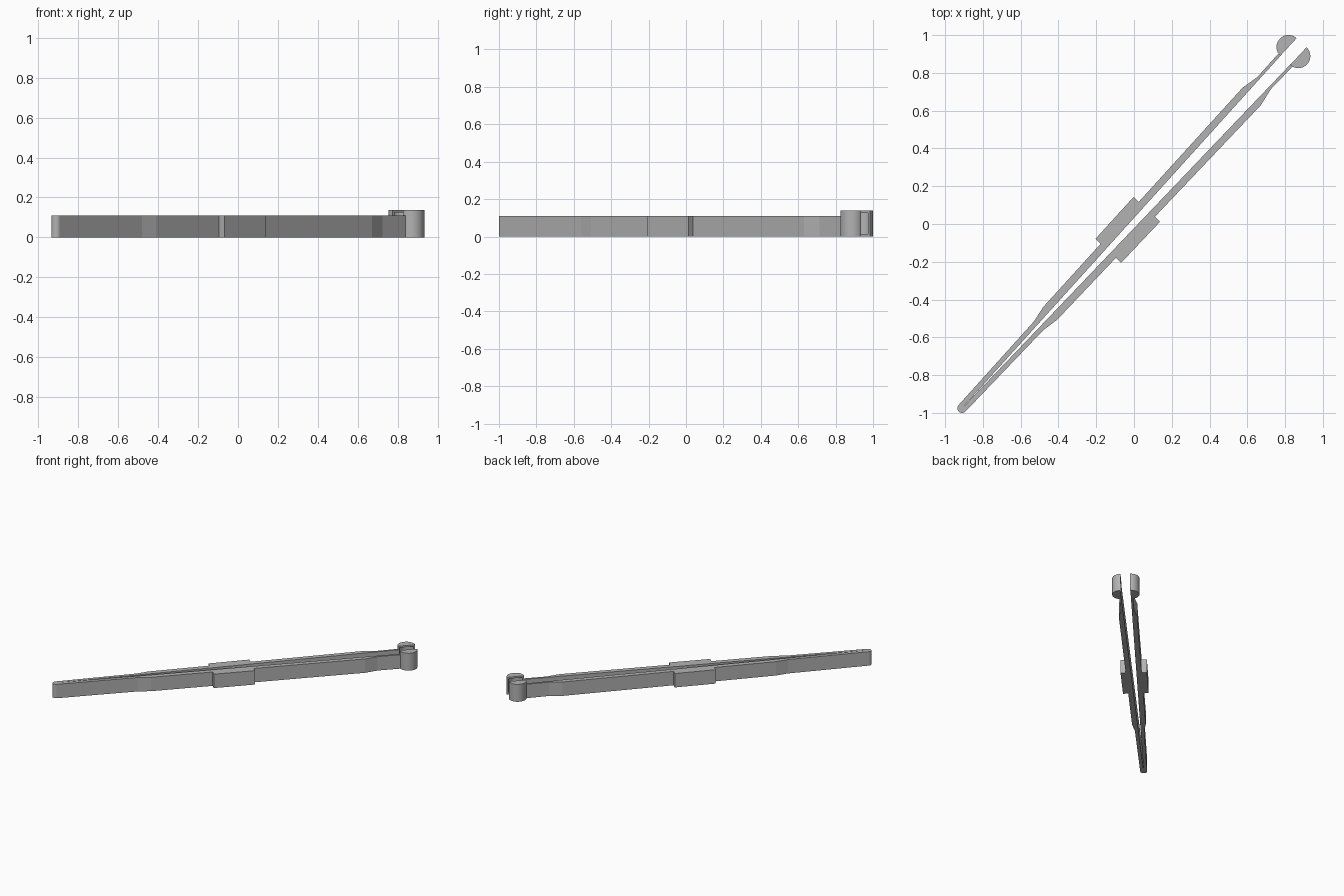
import bpy, bmesh
from math import sin, cos, pi, radians
from mathutils import Vector

cube = bpy.data.objects.get("Cube")
if cube:
    bpy.data.objects.remove(cube, do_unlink=True)

# Long axis of the tongs: from the joined end towards the open cups
START = Vector((-0.91, -0.975, 0))
ALONG = Vector((0.6806, 0.7326, 0)).normalized()
ACROSS = Vector((-ALONG.y, ALONG.x, 0))
CUP_S, CUP_T, CUP_R = 2.577, 0.0355, 0.0635
ARM_H, CUP_H, WALL = 0.11, 0.138, 0.013

grey = bpy.data.materials.new("plain grey")
grey.use_nodes = True
colour = (0.45, 0.45, 0.45, 1)
grey.diffuse_color = colour
grey.node_tree.nodes["Principled BSDF"].inputs["Base Color"].default_value = colour


def inner(s):
    """Half the gap between the arms at distance s."""
    return CUP_T * s / CUP_S


def half_arc(s, t, r, first, last, steps=28):
    angles = [first + (last - first) * i / steps for i in range(steps + 1)]
    return [(s + r * cos(a), t + r * sin(a)) for a in angles]


def make_part(name, layers, side=1):
    """Extrude flat outlines, each given as (points, bottom, top)."""
    bm = bmesh.new()
    for points, bottom, top in layers:
        ring = [bm.verts.new(START + ALONG * s + ACROSS * t * side + Vector((0, 0, bottom)))
                for s, t in points]
        face = bm.faces.new(ring)
        moved = bmesh.ops.extrude_face_region(bm, geom=[face])["geom"]
        verts = [v for v in moved if isinstance(v, bmesh.types.BMVert)]
        bmesh.ops.translate(bm, vec=(0, 0, top - bottom), verts=verts)
    bmesh.ops.recalc_face_normals(bm, faces=bm.faces)
    mesh = bpy.data.meshes.new(name)
    bm.to_mesh(mesh)
    bm.free()
    mesh.materials.append(grey)
    obj = bpy.data.objects.new(name, mesh)
    bpy.context.collection.objects.link(obj)
    bpy.ops.object.select_all(action="DESELECT")
    obj.select_set(True)
    bpy.context.view_layer.objects.active = obj
    bpy.ops.object.shade_smooth_by_angle(angle=radians(9))


# Rounded end where both arms meet
make_part("joined_end", [(half_arc(0, 0, 0.025, pi / 2, 3 * pi / 2), 0, ARM_H)])

# Arm outline: thin spring, thicker middle, thin neck
outer = [(2.52, 0.051), (2.348, 0.048), (2.253, 0.067), (0.685, 0.05), (0.595, 0.034), (0, 0.025)]
arm = [(0, 0), (2.52, inner(2.52))] + outer

# Finger grip standing out from the arm
grip = [(1.137, 0.04), (1.437, 0.04), (1.437, 0.096), (1.137, 0.093)]

# Half-round cup, hollow towards the gap
cup_outline = half_arc(CUP_S, CUP_T, CUP_R, 0, pi)
cup_wall = cup_outline + half_arc(CUP_S, CUP_T, CUP_R - WALL, pi, 0)
cup = [(cup_outline, 0, WALL), (cup_wall, WALL, CUP_H - WALL), (cup_outline, CUP_H - WALL, CUP_H)]

for label, side in (("left", 1), ("right", -1)):
    make_part(label + "_arm", [(arm, 0, ARM_H)], side)
    make_part(label + "_grip", [(grip, 0, ARM_H)], side)
    make_part(label + "_cup", cup, side)
